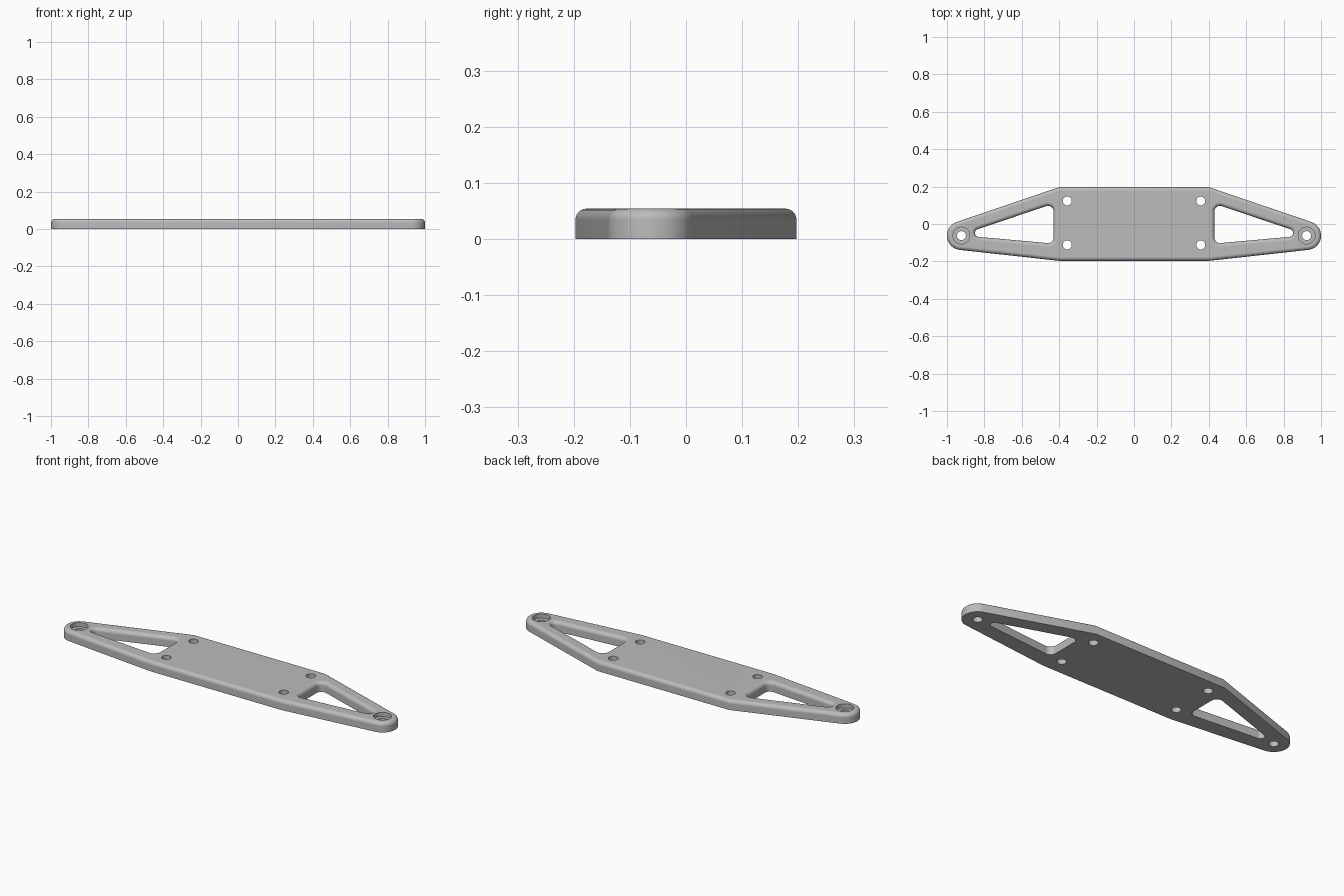
import bpy, bmesh, math
from mathutils import Vector

cube = bpy.data.objects.get("Cube")
if cube:
    bpy.data.objects.remove(cube, do_unlink=True)

H, FILLET, STEPS = 0.054, 0.02, 6
EYE_X, EYE_Y = 0.923, -0.062

grey = bpy.data.materials.new("plain grey")
grey.use_nodes = True
grey.diffuse_color = (0.5, 0.5, 0.5, 1)
grey.node_tree.nodes["Principled BSDF"].inputs["Base Color"].default_value = (0.5, 0.5, 0.5, 1)


def outline(circles):
    """Counter-clockwise outline wrapped around circles (x, y, radius)."""
    n = len(circles)
    normals = []
    for i, (x, y, r) in enumerate(circles):
        x2, y2, r2 = circles[(i + 1) % n]
        d = Vector((x2 - x, y2 - y))
        normals.append(math.atan2(d.y, d.x) - math.acos((r - r2) / d.length))
    pts = []
    for i, (x, y, r) in enumerate(circles):
        start = normals[i - 1]
        sweep = (normals[i] - start) % math.tau
        count = max(2, round(sweep / math.radians(8))) if r else 0
        for k in range(count + 1):
            a = start + sweep * k / max(count, 1)
            pts.append(Vector((x + r * math.cos(a), y + r * math.sin(a))))
    return pts


def disc(x, y, r, n=32):
    return [Vector((x + r * math.cos(math.tau * k / n), y + r * math.sin(math.tau * k / n)))
            for k in range(n)]


def offset(pts, dist):
    """Move every side of a closed outline outward, with mitred corners."""
    result = []
    for i, p in enumerate(pts):
        a = (p - pts[i - 1]).normalized()
        b = (pts[(i + 1) % len(pts)] - p).normalized()
        na, nb = Vector((a.y, -a.x)), Vector((b.y, -b.x))
        result.append(p + (na + nb) * dist / (1 + na.dot(nb)))
    return result


def loft(name, pts, levels):
    """Solid through copies of an outline at (offset, z) levels."""
    bm = bmesh.new()
    rings = [[bm.verts.new((p.x, p.y, z)) for p in offset(pts, d)] for d, z in levels]
    n = len(pts)
    for low, high in zip(rings, rings[1:]):
        for i in range(n):
            j = (i + 1) % n
            bm.faces.new((low[i], low[j], high[j], high[i]))
    bm.faces.new(rings[0][::-1])
    bm.faces.new(rings[-1])
    mesh = bpy.data.meshes.new(name)
    bm.to_mesh(mesh)
    bm.free()
    mesh.materials.append(grey)
    obj = bpy.data.objects.new(name, mesh)
    bpy.context.collection.objects.link(obj)
    return obj


def fillet_levels(sign):
    levels = []
    for k in range(STEPS + 1):
        a = math.pi / 2 * k / STEPS
        levels.append((sign * FILLET * (1 - math.cos(a)), H - FILLET + FILLET * math.sin(a)))
    return levels


# Plate with tapering arms, rounded ends and a filleted top rim
plate = loft("mounting_plate", outline([
    (-0.4, -0.197, 0), (0.4, -0.197, 0), (EYE_X, EYE_Y, 0.077),
    (0.4, 0.197, 0), (-0.4, 0.197, 0), (-EYE_X, EYE_Y, 0.077)]),
    [(0, 0)] + fillet_levels(-1))

# Cutters for arm windows, counterbored end holes and plate holes
through = [(0, -0.05), (0, H + 0.05)]
cutters = []
for s in (-1, 1):
    window = [(s * 0.46, 0.067, 0.03), (s * 0.46, -0.072, 0.03), (s * 0.829, -0.048, 0.021)]
    if s < 0:
        window.reverse()
    cutters.append(loft("window_cutter", outline(window),
                        [(0, -0.05)] + fillet_levels(1) + [(FILLET, H + 0.05)]))
    cutters.append(loft("end_hole_cutter", disc(s * EYE_X, EYE_Y, 0.024), through))
    cutters.append(loft("counterbore_cutter", disc(s * EYE_X, EYE_Y, 0.045),
                        [(0, H - 0.022), (0, H + 0.05)]))
    for y in (0.123, -0.112):
        cutters.append(loft("plate_hole_cutter", disc(s * 0.357, y, 0.024), through))

bpy.ops.object.select_all(action='DESELECT')
bpy.context.view_layer.objects.active = plate
plate.select_set(True)
for cutter in cutters:
    mod = plate.modifiers.new("cut", 'BOOLEAN')
    mod.operation = 'DIFFERENCE'
    mod.solver = 'EXACT'
    mod.object = cutter
    bpy.ops.object.modifier_apply(modifier=mod.name)
    bpy.data.objects.remove(cutter, do_unlink=True)

# Smooth fillets, crisp edges and a flat top
bpy.ops.object.shade_smooth_by_angle(angle=math.radians(30))
weighted = plate.modifiers.new("weighted_normals", 'WEIGHTED_NORMAL')
weighted.keep_sharp = True
